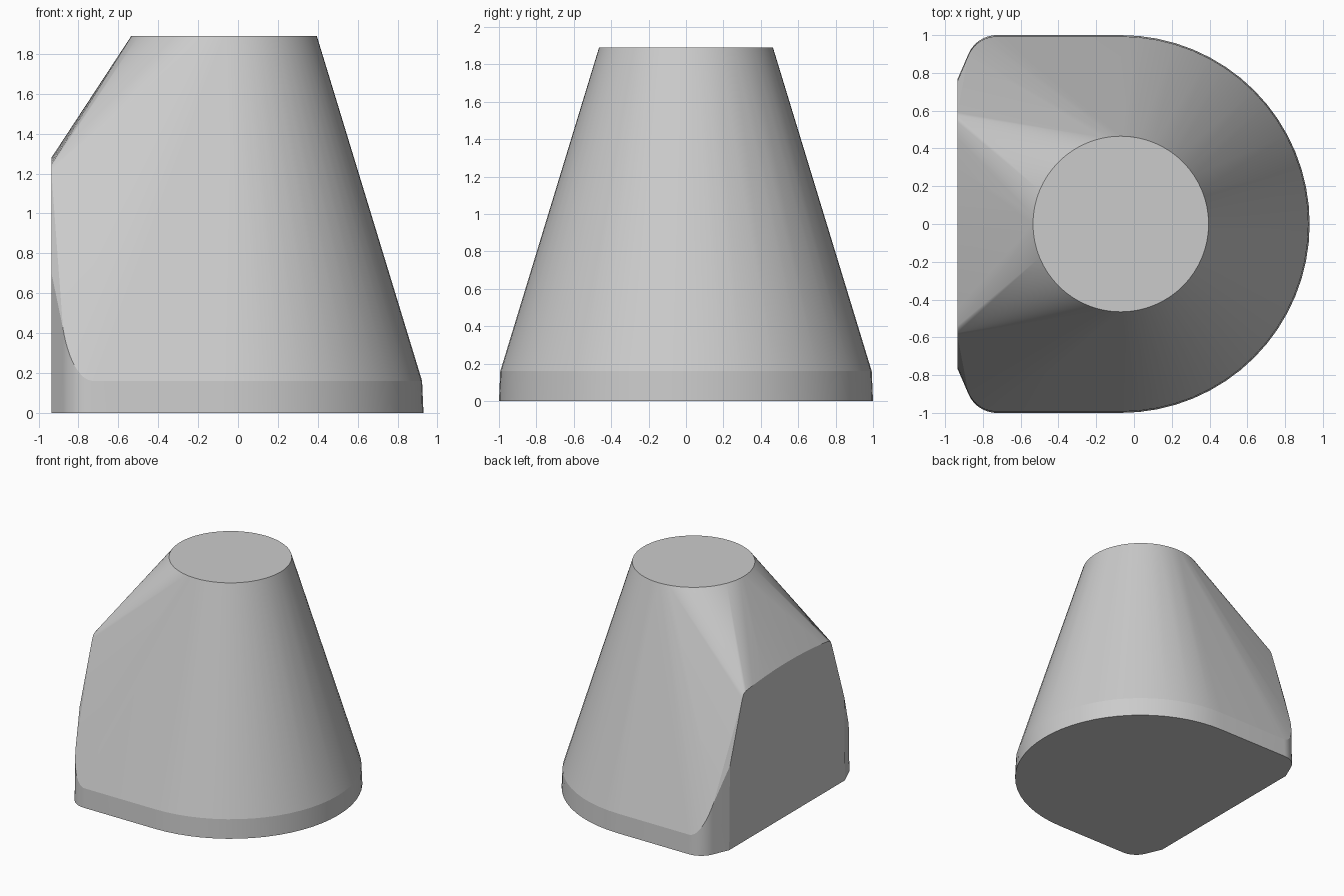
import bpy, bmesh
from math import sin, cos, radians, pi

if "Cube" in bpy.data.objects:
    bpy.data.objects.remove(bpy.data.objects["Cube"], do_unlink=True)

CX = -0.07        # axis of the cone
CUT = -0.935      # flat cut side
HEIGHT, BAND = 1.89, 0.16
CORNER_X, CORNER_R = -0.725, 0.165
STEPS = 64

grey = bpy.data.materials.new("plain grey")
grey.use_nodes = True
colour = (0.6, 0.6, 0.6, 1)
grey.diffuse_color = colour
grey.node_tree.nodes["Principled BSDF"].inputs["Base Color"].default_value = colour

points = []


def both_sides(x, y, z):
    points.extend([(x, y, z), (x, -y, z)])


# Top disc and the round half of the base band
for i in range(STEPS):
    a = 2 * pi * i / STEPS
    points.append((CX + 0.465 * cos(a), 0.465 * sin(a), HEIGHT))
    if cos(a) > -0.001:
        points.append((CX + cos(a), sin(a), 0))
        points.append((CX + 0.993 * cos(a), 0.993 * sin(a), BAND))

# Rounded base corners, with the band edge sweeping up around them
for i in range(13):
    t = radians(67.5) * i / 12
    x = CORNER_X - CORNER_R * sin(t)
    drop = CORNER_R * (1 - cos(t))
    both_sides(x, 1 - drop, 0)
    both_sides(x, 0.993 - drop, BAND + 0.8 * drop / 0.309)

# Outline of the flat cut side, from the floor to the crest
for y, z in [(0.765, 0), (0.755, 0.7), (0.59, 1.2), (0.575, 1.232), (0.54, 1.247),
             (0.45, 1.258), (0.3, 1.27), (0.15, 1.278), (0, 1.28)]:
    both_sides(CUT, y, z)

# Skin stretched over all the outlines
bm = bmesh.new()
for p in points:
    bm.verts.new(p)
bmesh.ops.remove_doubles(bm, verts=bm.verts[:], dist=0.0005)
hull = bmesh.ops.convex_hull(bm, input=bm.verts[:])
spare = {g for g in hull["geom_interior"] + hull["geom_unused"]
         if isinstance(g, bmesh.types.BMVert)}
bmesh.ops.delete(bm, geom=list(spare), context="VERTS")
bmesh.ops.dissolve_limit(bm, angle_limit=radians(0.3), verts=bm.verts[:], edges=bm.edges[:])
bmesh.ops.recalc_face_normals(bm, faces=bm.faces[:])

mesh = bpy.data.meshes.new("cut_cone_body")
bm.to_mesh(mesh)
bm.free()
mesh.materials.append(grey)
body = bpy.data.objects.new("cut_cone_body", mesh)
bpy.context.collection.objects.link(body)

bpy.ops.object.select_all(action="DESELECT")
body.select_set(True)
bpy.context.view_layer.objects.active = body
bpy.ops.object.shade_smooth_by_angle(angle=radians(11))
